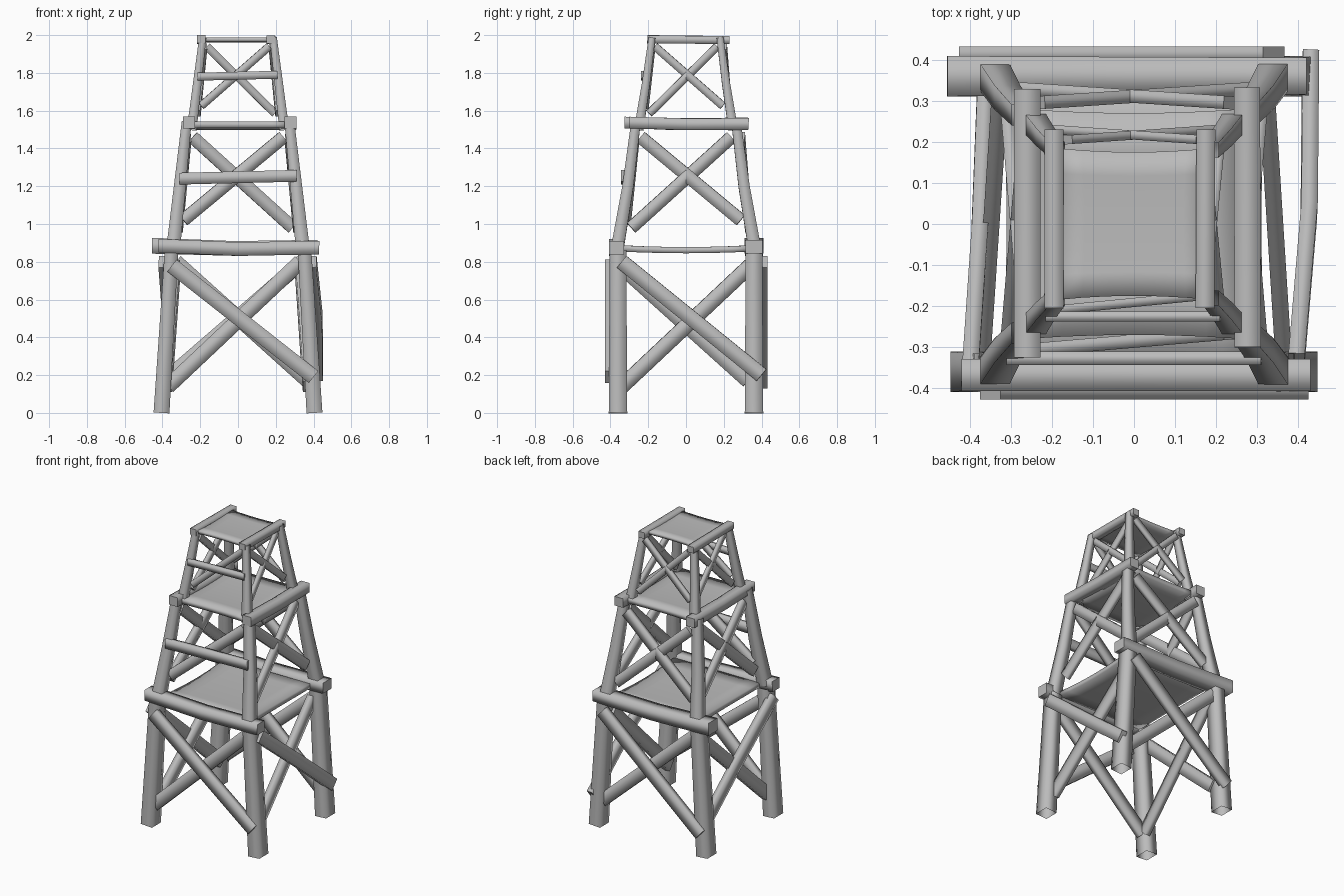
import bpy, bmesh
from mathutils import Vector

if "Cube" in bpy.data.objects:
    bpy.data.objects.remove(bpy.data.objects["Cube"])

grey = bpy.data.materials.new("grey_wood")
grey.use_nodes = True
colour = (0.5, 0.5, 0.5, 1)
grey.diffuse_color = colour
grey.node_tree.nodes["Principled BSDF"].inputs["Base Color"].default_value = colour


def finish(name, bm):
    bmesh.ops.recalc_face_normals(bm, faces=bm.faces)
    mesh = bpy.data.meshes.new(name)
    bm.to_mesh(mesh)
    bm.free()
    mesh.materials.append(grey)
    bpy.context.collection.objects.link(bpy.data.objects.new(name, mesh))


def timber(name, start, end, size0, size1=None, bend=(0, 0, 0), capped=True):
    """Softly shaded four-sided timber; sizes are half height and half depth."""
    a, b = Vector(start), Vector(end)
    size1 = size1 or size0
    axis = (b - a).normalized()
    ref = Vector((0, 1, 0)) if abs(axis.z) > 0.9 else Vector((0, 0, 1))
    u = (ref - axis * ref.dot(axis)).normalized()
    v = axis.cross(u)
    mid = [(p + q) / 2 for p, q in zip(size0, size1)]
    bm = bmesh.new()
    rings = []
    for centre, (h, d) in ((a, size0), ((a + b) / 2 + Vector(bend), mid), (b, size1)):
        rings.append([bm.verts.new(centre + u * h * i + v * d * j)
                      for i, j in ((-1, -1), (1, -1), (1, 1), (-1, 1))])
    for lo, hi in zip(rings, rings[1:]):
        for k in range(4):
            j = (k + 1) % 4
            bm.faces.new((lo[k], lo[j], hi[j], hi[k])).smooth = True
    if capped:
        bm.faces.new(rings[0])
        bm.faces.new(rings[-1])
    finish(name, bm)


def deck(name, half_x, half_y, z, thick, sag, pinch):
    """Sagging platform with edges pulled in between its corners."""
    bm = bmesh.new()
    bmesh.ops.create_grid(bm, x_segments=6, y_segments=6, size=1)
    for vert in bm.verts:
        x, y = vert.co.x, vert.co.y
        vert.co = (x * (half_x - pinch * (1 - y * y)), y * (half_y - pinch * (1 - x * x)),
                   z - sag * (1 - y * y))
    low = bmesh.ops.extrude_face_region(bm, geom=bm.faces[:])
    for item in low["geom"]:
        if isinstance(item, bmesh.types.BMVert):
            item.co.z -= thick
    for face in bm.faces:
        face.smooth = True
    finish(name, bm)


# Legs: three stacked tiers of open-ended posts leaning inward
tiers = (("lower", 0, 0.86, 0.405, 0.352, 0.36, 0.36, (0.049, 0.042), (0.044, 0.036), 0),
         ("middle", 0.85, 1.54, 0.345, 0.272, 0.367, 0.265, (0.034, 0.037), (0.025, 0.026), 0.008),
         ("upper", 1.5, 1.985, 0.245, 0.187, 0.25, 0.18, (0.025, 0.026), (0.018, 0.019), 0.003))
for tier, z0, z1, x0, x1, y0, y1, s0, s1, bow in tiers:
    for sx, side in ((-1, "right"), (1, "left")):
        for sy, end in ((-1, "front"), (1, "back")):
            timber(f"{tier}_leg_{end}_{side}", (sx * x0, sy * y0, z0), (sx * x1, sy * y1, z1),
                   s0, s1, bend=(0, -sy * bow, 0), capped=False)

# Decks and the beams that carry them
deck("lower_deck", 0.325, 0.36, 0.888, 0.033, 0.01, 0.015)
deck("middle_deck", 0.265, 0.28, 1.543, 0.034, 0.012, 0.01)
deck("upper_deck", 0.19, 0.185, 1.988, 0.022, 0.006, 0.01)
timber("lower_beam_front", (-0.42, -0.368, 0.885), (0.43, -0.368, 0.875), (0.036, 0.039),
       bend=(0, 0, -0.013))
timber("lower_beam_back", (-0.455, 0.36, 0.885), (0.42, 0.36, 0.88), (0.042, 0.049), (0.036, 0.045),
       bend=(0, 0, -0.012))
timber("middle_beam_right", (-0.26, -0.325, 1.537), (-0.26, 0.328, 1.533), (0.031, 0.032),
       bend=(0, 0, -0.006))
timber("middle_beam_left", (0.277, -0.3, 1.537), (0.275, 0.332, 1.53), (0.031, 0.032),
       bend=(0, 0, -0.006))
timber("upper_beam_right", (-0.195, -0.205, 1.979), (-0.195, 0.23, 1.974), (0.021, 0.023))
timber("upper_beam_left", (0.173, -0.205, 1.977), (0.175, 0.23, 1.974), (0.021, 0.023))

# Front ladder rails
timber("middle_rail", (-0.31, -0.327, 1.24), (0.31, -0.327, 1.255), (0.031, 0.016))
timber("upper_rail", (-0.215, -0.225, 1.78), (0.21, -0.225, 1.79), (0.021, 0.012))

# Lower braces: outer boards across the leg faces, inner ones between the legs
board = (0.04, 0.02)
timber("lower_brace_front_outer", (-0.35, -0.408, 0.78), (0.4, -0.408, 0.19), board)
timber("lower_brace_front_inner", (-0.37, -0.36, 0.14), (0.33, -0.36, 0.8), board)
timber("lower_brace_back_outer", (0.34, 0.412, 0.8), (-0.4, 0.412, 0.16), board)
timber("lower_brace_back_inner", (-0.33, 0.36, 0.8), (0.37, 0.36, 0.17), board)
timber("lower_brace_left_outer", (0.395, -0.34, 0.8), (0.43, 0.4, 0.2), board, bend=(0.014, 0, 0))
timber("lower_brace_left_inner", (0.365, -0.34, 0.14), (0.322, 0.34, 0.78), board)
timber("lower_brace_right_outer", (-0.4, -0.37, 0.8), (-0.362, 0.33, 0.17), board, bend=(0.005, 0, 0))
timber("lower_brace_right_inner", (-0.37, -0.34, 0.14), (-0.325, 0.34, 0.78), board)

# Upper two tiers: a cross on three sides and a single diagonal at the front
for tier, z0, z1, w0, w1, d0, d1, size in (
        ("middle", 1.02, 1.46, 0.29, 0.24, 0.33, 0.295, (0.034, 0.016)),
        ("upper", 1.625, 1.94, 0.195, 0.165, 0.23, 0.205, (0.021, 0.011))):
    timber(f"{tier}_brace_front", (-w0, -d0 + 0.02, z0), (w1, -d1 + 0.03, z1), size)
    for s, lean, drop in ((-1, "falling", 0.04), (1, "rising", 0)):
        timber(f"{tier}_brace_back_{lean}", (-s * w0, d0, z0 - drop), (s * w1, d1, z1), size)
        for sx, side in ((-1, "right"), (1, "left")):
            timber(f"{tier}_brace_{side}_{lean}", (sx * (d0 - 0.02), -s * w0, z0 - 0.04 + drop),
                   (sx * (d1 - 0.03), s * w1, z1), size)
